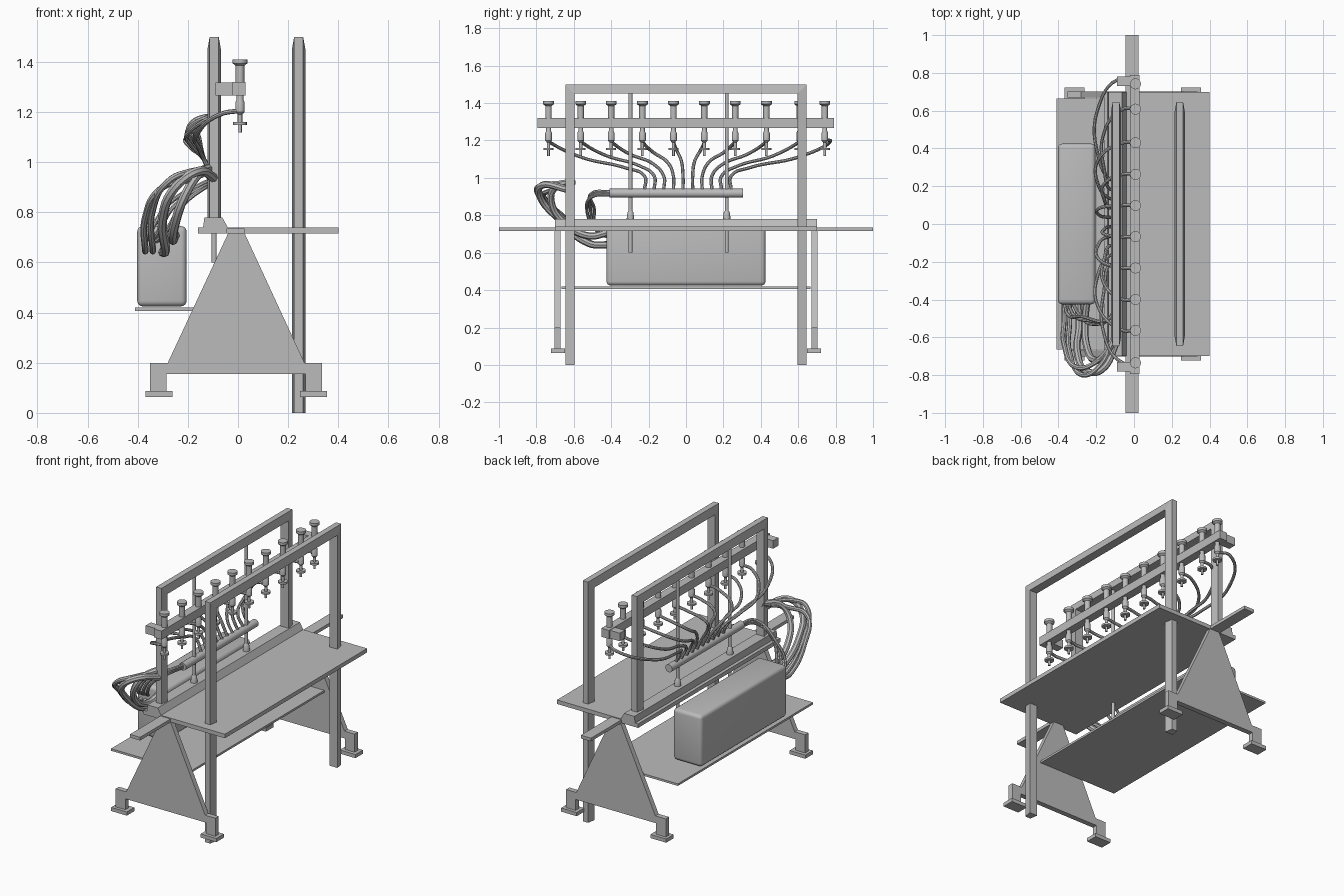
import bpy, bmesh, math
from mathutils import Vector

if "Cube" in bpy.data.objects:
    bpy.data.objects.remove(bpy.data.objects["Cube"])

grey = bpy.data.materials.new("plain_grey")
grey.use_nodes = True
grey.diffuse_color = (0.5, 0.5, 0.5, 1)
grey.node_tree.nodes["Principled BSDF"].inputs["Base Color"].default_value = (0.5, 0.5, 0.5, 1)


def finish(name, bm, smooth=False):
    bmesh.ops.recalc_face_normals(bm, faces=bm.faces)
    mesh = bpy.data.meshes.new(name)
    bm.to_mesh(mesh)
    bm.free()
    mesh.materials.append(grey)
    obj = bpy.data.objects.new(name, mesh)
    bpy.context.collection.objects.link(obj)
    if smooth:
        bpy.ops.object.select_all(action="DESELECT")
        obj.select_set(True)
        bpy.context.view_layer.objects.active = obj
        bpy.ops.object.shade_smooth_by_angle(angle=math.radians(35))
    return obj


def box(name, x, y, z, bevel=0):
    bm = bmesh.new()
    bmesh.ops.create_cube(bm, size=1)
    for v in bm.verts:
        v.co = [(a + b) / 2 + c * (b - a) for (a, b), c in zip((x, y, z), v.co)]
    if bevel:
        bmesh.ops.bevel(bm, geom=bm.edges[:], offset=bevel, segments=4,
                        profile=0.5, affect="EDGES")
    return finish(name, bm, bevel > 0)


def prism(name, profile, y0, y1):
    """Extrude an x-z outline along y."""
    bm = bmesh.new()
    face = bm.faces.new([bm.verts.new((x, y0, z)) for x, z in profile])
    ext = bmesh.ops.extrude_face_region(bm, geom=[face])["geom"]
    for v in ext:
        if isinstance(v, bmesh.types.BMVert):
            v.co.y = y1
    return finish(name, bm)


def rod(name, axis_points, radii, sides=16):
    """Straight turned part: one ring for each point and radius, capped."""
    bm = bmesh.new()
    direction = (axis_points[-1] - axis_points[0]).normalized()
    turn = direction.to_track_quat("Z", "Y")
    rings = []
    for p, r in zip(axis_points, radii):
        angles = [math.tau * k / sides for k in range(sides)]
        rings.append([bm.verts.new(p + turn @ Vector((r * math.cos(a), r * math.sin(a), 0)))
                      for a in angles])
    for a, b in zip(rings, rings[1:]):
        for k in range(sides):
            n = (k + 1) % sides
            bm.faces.new((a[k], a[n], b[n], b[k]))
    bm.faces.new(rings[0])
    bm.faces.new(rings[-1])
    return finish(name, bm, True)


def tube(name, points, radius):
    """Flexible hose through a few points."""
    curve = bpy.data.curves.new(name, "CURVE")
    curve.dimensions = "3D"
    curve.bevel_depth = radius
    curve.bevel_resolution = 2
    curve.resolution_u = 8
    curve.use_fill_caps = True
    spline = curve.splines.new("BEZIER")
    spline.bezier_points.add(len(points) - 1)
    for bp, co in zip(spline.bezier_points, points):
        bp.co = co
        bp.handle_left_type = bp.handle_right_type = "AUTO"
    helper = bpy.data.objects.new(name + "_path", curve)
    bpy.context.collection.objects.link(helper)
    bpy.context.view_layer.update()
    mesh = bpy.data.meshes.new_from_object(
        helper.evaluated_get(bpy.context.evaluated_depsgraph_get()))
    bm = bmesh.new()
    bm.from_mesh(mesh)
    bpy.data.objects.remove(helper)
    return finish(name, bm, True)


def portal(name, x, z0):
    """Upright frame whose bars are narrower on the outside."""
    bm = bmesh.new()
    outer, inner, top = 0.645, 0.595, 1.5
    rings = []
    for side, end in ((-1, 0), (-1, 1), (1, 1), (1, 0)):
        zo, zi = (top, top - 0.05) if end else (z0, z0)
        rings.append([bm.verts.new(c) for c in (
            (x - 0.018, side * outer, zo), (x + 0.018, side * outer, zo),
            (x + 0.027, side * inner, zi), (x - 0.027, side * inner, zi))])
    for a, b in zip(rings, rings[1:]):
        for k in range(4):
            n = (k + 1) % 4
            bm.faces.new((a[k], a[n], b[n], b[k]))
    bm.faces.new(rings[0])
    bm.faces.new(rings[-1])
    return finish(name, bm)


# Table, long bar, channel and shelf
box("table_top", (-0.16, 0.4), (-0.7, 0.7), (0.715, 0.74))
box("long_bar", (-0.045, 0.025), (-1, 1), (0.715, 0.735))
prism("channel", [(-0.14, 0.735), (-0.134, 0.78), (-0.063, 0.78), (-0.038, 0.735)], -0.7, 0.7)
box("lower_shelf", (-0.41, 0.13), (-0.665, 0.665), (0.407, 0.42))

# End panels with feet
panel = [(-0.04, 0.715), (0.027, 0.715), (0.265, 0.2), (0.335, 0.2), (0.335, 0.08),
         (0.27, 0.08), (0.27, 0.155), (-0.285, 0.155), (-0.285, 0.08), (-0.352, 0.08),
         (-0.352, 0.2), (-0.28, 0.2)]
for side, label in ((-1, "front"), (1, "back")):
    prism(label + "_end_panel", panel, side * 0.67, side * 0.702)
    ys = sorted((side * 0.648, side * 0.722))
    for x, hand in ((-0.315, "right"), (0.302, "left")):
        box(f"{label}_{hand}_foot", (x - 0.054, x + 0.054), ys, (0.064, 0.087))

# Upright frames
portal("tall_frame", 0.242, 0)
portal("short_frame", -0.095, 0.74)

# Control box
box("control_box", (-0.402, -0.205), (-0.425, 0.425), (0.425, 0.745), 0.022)

# Manifold with its two support rods
rod("manifold", [Vector((-0.095, y, 0.918)) for y in (-0.41, 0.305)], [0.024, 0.024])
for y in (-0.297, 0.218):
    rod("support_rod", [Vector((-0.095, y, z)) for z in (0.6, 1.45)], [0.01, 0.01])
    rod("rod_collar", [Vector((-0.095, y, z)) for z in (0.775, 0.785, 0.815, 0.825)],
        [0.02, 0.02, 0.016, 0.01])

# Nozzle rail with end brackets
box("nozzle_rail", (-0.022, 0.03), (-0.795, 0.79), (1.267, 1.32))
for side in (-1, 1):
    box("rail_bracket", (-0.09, -0.022), sorted((side * 0.73, side * 0.78)), (1.267, 1.317))

# Nozzles, each with a thin hose to the manifold
nozzle = [(0.007, 1.118), (0.007, 1.148), (0.027, 1.148), (0.027, 1.16), (0.009, 1.16),
          (0.009, 1.19), (0.018, 1.2), (0.018, 1.24), (0.013, 1.25), (0.013, 1.3),
          (0.017, 1.3), (0.017, 1.385), (0.029, 1.394), (0.029, 1.41)]
stations = (-0.735, -0.563, -0.4, -0.233, -0.067, 0.098, 0.263, 0.43, 0.608, 0.742)
for i, y in enumerate(stations):
    rod("nozzle", [Vector((0.008, y, z)) for r, z in nozzle], [r for r, z in nozzle])
    end = -0.222 + i * 0.0515
    span = abs(y - end)
    out = 0.03 if i == 9 else 0
    bow = -0.165 - 0.03 * (i % 2)
    tube("nozzle_hose", [
        (0.008, y, 1.205), (-0.06, y + out, 1.195),
        (bow, y + (end - y) * 0.35 + out, 1.15 - span * 0.08),
        (bow + 0.01, y + (end - y) * 0.8, 1.1 - span * 0.09),
        (-0.135, end, 1.01), (-0.098, end, 0.935)], 0.009)

# Thick hoses looping from the box to the frame
thick = [
    [(-0.3, -0.41, 0.64), (-0.29, -0.52, 0.65), (-0.3, -0.68, 0.78), (-0.25, -0.78, 0.9),
     (-0.17, -0.77, 0.96), (-0.09, -0.62, 0.935)],
    [(-0.25, -0.41, 0.71), (-0.26, -0.52, 0.69), (-0.25, -0.65, 0.76), (-0.21, -0.72, 0.87),
     (-0.16, -0.7, 0.95), (-0.1, -0.6, 0.98)]]
for path in thick:
    tube("thick_hose", path, 0.019)
for x, y, z in ((-0.37, -0.76, 0.83), (-0.34, -0.8, 0.86)):
    tube("medium_hose", [(x, -0.41, 0.65), (x, -0.5, 0.65), (x, y + 0.12, z - 0.05),
                         (x + 0.07, y, z + 0.07), (-0.2, y + 0.03, z + 0.1),
                         (-0.1, -0.61, 0.97)], 0.013)

# Thin leads from the manifold end to the box
for k in range(3):
    tube("manifold_lead", [(-0.095, -0.4, 0.91 + 0.008 * k), (-0.13, -0.5, 0.9 + 0.01 * k),
                           (-0.22 - 0.03 * k, -0.53 + 0.02 * k, 0.83),
                           (-0.29 - 0.03 * k, -0.48, 0.72), (-0.33 - 0.02 * k, -0.41, 0.68)], 0.009)
